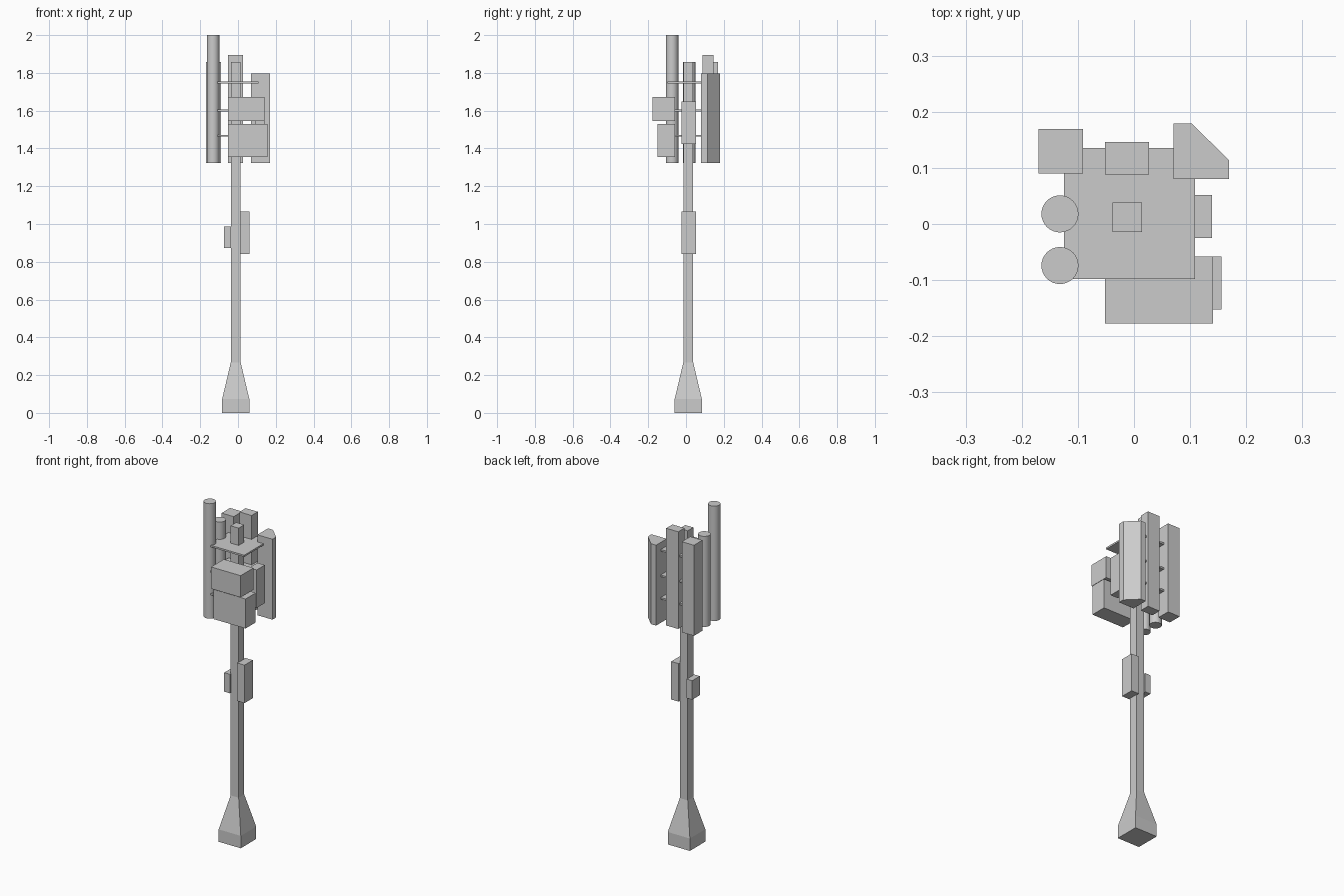
import bpy, bmesh, math

if "Cube" in bpy.data.objects:
    bpy.data.objects.remove(bpy.data.objects["Cube"])


def prism(name, outline, z0, z1):
    """Extrude a counter-clockwise xy outline from z0 to z1."""
    bm = bmesh.new()
    face = bm.faces.new([bm.verts.new((x, y, z0)) for x, y in outline])
    top = bmesh.ops.extrude_face_region(bm, geom=[face])["geom"]
    for v in top:
        if isinstance(v, bmesh.types.BMVert):
            v.co.z = z1
    bmesh.ops.recalc_face_normals(bm, faces=bm.faces)
    return finish(name, bm)


def finish(name, bm):
    mesh = bpy.data.meshes.new(name)
    bm.to_mesh(mesh)
    bm.free()
    obj = bpy.data.objects.new(name, mesh)
    bpy.context.collection.objects.link(obj)
    return obj


def box(name, x0, x1, y0, y1, z0, z1):
    return prism(name, [(x0, y0), (x1, y0), (x1, y1), (x0, y1)], z0, z1)


def cylinder(name, x, y, r, z0, z1):
    bpy.ops.mesh.primitive_cylinder_add(vertices=32, radius=r, depth=z1 - z0,
                                        location=(x, y, (z0 + z1) / 2))
    bpy.context.object.name = name
    bpy.ops.object.shade_smooth_by_angle(angle=math.radians(40))


# Square pole with flared foot, lofted through rings of (half width, z)
CX, CY = -0.012, 0.012
bm = bmesh.new()
rings = []
for h, z in [(0.072, 0), (0.072, 0.073), (0.026, 0.268), (0.026, 1.857)]:
    rings.append([bm.verts.new((CX + sx * h, CY + sy * h, z))
                  for sx, sy in [(-1, -1), (1, -1), (1, 1), (-1, 1)]])
for a, b in zip(rings, rings[1:]):
    for i in range(4):
        j = (i + 1) % 4
        bm.faces.new([a[i], a[j], b[j], b[i]])
bm.faces.new(rings[0][::-1])
bm.faces.new(rings[-1])
bmesh.ops.recalc_face_normals(bm, faces=bm.faces)
finish("pole", bm)

# Mounting plates
for i, z in enumerate([1.467, 1.6, 1.75]):
    box(f"mounting_plate_{i}", -0.125, 0.109, -0.098, 0.135, z - 0.005, z + 0.005)

# Round antennas on the left
cylinder("tall_round_antenna", -0.132, -0.074, 0.033, 1.323, 2.0)
cylinder("short_round_antenna", -0.132, 0.018, 0.033, 1.323, 1.857)

# Panel antennas at the back
box("square_panel_antenna", -0.17, -0.091, 0.09, 0.169, 1.323, 1.857)
box("flat_panel_antenna", -0.052, 0.027, 0.088, 0.146, 1.323, 1.896)
prism("chamfered_panel_antenna",
      [(0.07, 0.08), (0.169, 0.08), (0.169, 0.114), (0.103, 0.179), (0.07, 0.179)],
      1.323, 1.797)

# Radio units at the front
box("upper_radio_unit", -0.052, 0.141, -0.177, -0.058, 1.545, 1.673)
box("lower_radio_unit", -0.052, 0.156, -0.152, -0.058, 1.356, 1.53)

# Matching slim cabinets on the right, and a small box on the left
for name, x, z in [("upper_side_cabinet", 0.09, 1.424), ("lower_side_cabinet", 0.011, 0.842)]:
    box(name, x, x + 0.049, -0.025, 0.052, z, z + 0.224)
box("small_junction_box", -0.073, -0.036, -0.024, 0.047, 0.874, 0.986)
